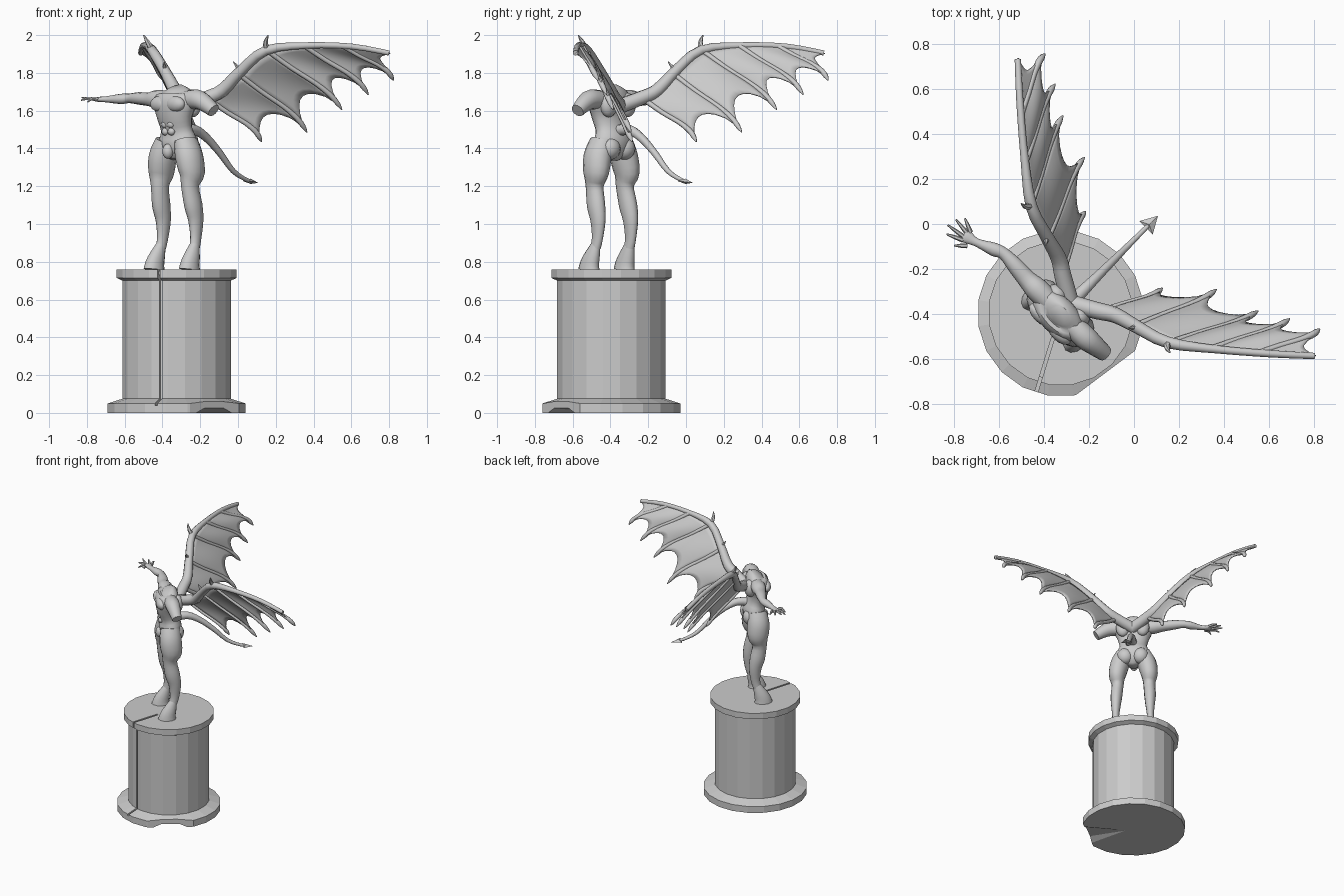
import bpy, bmesh, math
from mathutils import Vector, Matrix

if "Cube" in bpy.data.objects:
    bpy.data.objects.remove(bpy.data.objects["Cube"])

C = Vector((-0.325, -0.395, 0))
STATUE = Matrix.Translation(C) @ Matrix.Rotation(math.radians(-45), 4, 'Z')
INV = STATUE.inverted()


def finish(name, bm, matrix=Matrix(), angle=None):
    bmesh.ops.recalc_face_normals(bm, faces=bm.faces)
    me = bpy.data.meshes.new(name)
    bm.to_mesh(me)
    bm.free()
    ob = bpy.data.objects.new(name, me)
    bpy.context.collection.objects.link(ob)
    ob.matrix_world = matrix
    if angle:
        bpy.ops.object.select_all(action='DESELECT')
        ob.select_set(True)
        bpy.context.view_layer.objects.active = ob
        bpy.ops.object.shade_smooth_by_angle(angle=math.radians(angle))
    return ob


def spline(pts, steps):
    out = []
    for i in range(len(pts) - 1):
        p = [pts[max(i - 1, 0)], pts[i], pts[i + 1], pts[min(i + 2, len(pts) - 1)]]
        for k in range(steps):
            t = k / steps
            out.append([0.5 * (2 * b + (c - a) * t + (2 * a - 5 * b + 4 * c - d) * t * t
                               + (3 * b - a - 3 * c + d) * t ** 3) for a, b, c, d in zip(*p)])
    return out + [list(pts[-1])]


def tube(name, pts, n=10, hint=(0, 0, 1), steps=3):
    """Loft of ellipses; each point is x, y, z, radius (, second radius)."""
    pts = spline([tuple(p) if len(p) == 5 else (*p, p[3]) for p in pts], steps)
    bm, rings = bmesh.new(), []
    for i, p in enumerate(pts):
        t = (Vector(pts[min(i + 1, len(pts) - 1)][:3]) - Vector(pts[max(i - 1, 0)][:3])).normalized()
        side = Vector(hint).cross(t).normalized()
        up = t.cross(side)
        rings.append([bm.verts.new(Vector(p[:3]) + side * p[3] * math.cos(2 * math.pi * k / n)
                                   + up * p[4] * math.sin(2 * math.pi * k / n)) for k in range(n)])
    for a, b in zip(rings, rings[1:]):
        for k in range(n):
            bm.faces.new((a[k], a[k - 1], b[k - 1], b[k]))
    bm.faces.new(rings[0])
    bm.faces.new(rings[-1])
    return finish(name, bm, STATUE, 50)


def blob(name, loc, size):
    bm = bmesh.new()
    bmesh.ops.create_uvsphere(bm, u_segments=14, v_segments=10, radius=1,
                              matrix=Matrix.Translation(loc) @ Matrix.Diagonal((*size, 1)))
    return finish(name, bm, STATUE, 60)


# Pedestal: 20-sided turned profile
bm = bmesh.new()
prof = [(.365, 0), (.365, .05), (.287, .075), (.287, .70), (.318, .715), (.318, .76)]
rings = [[bm.verts.new((r / math.cos(math.pi / 20) * math.cos(math.radians(9 + 18 * k)),
                        r / math.cos(math.pi / 20) * math.sin(math.radians(9 + 18 * k)), z))
          for k in range(20)] for r, z in prof]
for a, b in zip(rings, rings[1:]):
    for k in range(20):
        bm.faces.new((a[k], a[k - 1], b[k - 1], b[k]))
bm.faces.new(rings[0])
bm.faces.new(rings[-1])
pedestal = finish("pedestal", bm, Matrix.Translation(C))


def cut(points, angle):
    bm = bmesh.new()
    for p in points:
        bm.verts.new(p)
    bmesh.ops.convex_hull(bm, input=bm.verts)
    ob = finish("pedestal_cutter", bm, Matrix.Translation(C) @ Matrix.Rotation(angle, 4, 'Z'))
    ob.hide_render = True
    ob.hide_set(True)
    m = pedestal.modifiers.new("cut", 'BOOLEAN')
    m.operation, m.object, m.solver = 'DIFFERENCE', ob, 'EXACT'


def box(r0, r1, w, z0, z1):
    return [(r, y, z) for r in (r0, r1) for y in (-w, w) for z in (z0, z1)]


# Crack running down the front, and the broken base corner
crack = math.atan2(-.34, -.105)
for r, z0, z1 in ((.1, .75, .8), (.297, .68, .79), (.268, .068, .73), (.275, .04, .1)):
    cut(box(r, .5, .007, z0, z1), crack)
chip = math.atan2(-.8, .6)
cut(box(.331, .6, .4, -.02, .2), chip)
cut([(.05, 0, -.001), (.45, -.17, -.001), (.45, .17, -.001), (.45, -.09, .036), (.45, .09, .036)], chip)

# Torso and muscles
tube("torso", [(0, 0, 1.34, .03, .04), (0, .005, 1.38, .095, .07), (0, .01, 1.44, .118, .08),
               (0, 0, 1.50, .098, .066), (0, -.015, 1.57, .112, .074), (0, -.012, 1.64, .14, .085),
               (0, 0, 1.69, .115, .065), (0, -.01, 1.72, .045, .042)], 20, (0, 1, 0))
blob("groin", (0, -.065, 1.385), (.03, .03, .04))
for s in (-1, 1):
    blob("pectoral", (s * .058, -.068, 1.635), (.065, .034, .042))
    blob("buttock", (s * .055, .045, 1.40), (.058, .055, .06))
    blob("shoulder_blade", (s * .07, .05, 1.63), (.05, .04, .065))
    for i in range(3):
        blob("abdominal", (s * .023, -.068 + .003 * i, 1.565 - .038 * i), (.022, .018, .02))
    # Goat-like legs with hooves
    tube("leg", [(s * x, y, z, a, b) for x, y, z, a, b in (
        (.07, 0, 1.44, .055, .07), (.098, -.005, 1.36, .068, .08), (.115, 0, 1.27, .06, .075),
        (.113, -.012, 1.2, .043, .052), (.12, .005, 1.1, .042, .054), (.122, .022, 1.02, .035, .045),
        (.124, .02, .93, .025, .034), (.126, .008, .875, .025, .03))], 14, (0, 1, 0))
    tube("hoof", [(s * .126, .01, .89, .024, .028), (s * .13, -.012, .835, .036, .046),
                  (s * .132, -.03, .79, .042, .058), (s * .132, -.035, .758, .046, .066)], 12, (0, 1, 0), 2)

# Outstretched right arm with fingers, broken left arm
tube("arm", [(-.07, 0, 1.655, .05, .05), (-.15, 0, 1.66, .052, .05), (-.21, 0, 1.66, .042, .036),
             (-.29, .006, 1.665, .036, .033), (-.365, .008, 1.665, .027, .025),
             (-.41, -.01, 1.662, .03, .027), (-.485, -.042, 1.66, .018, .016),
             (-.535, -.055, 1.66, .03, .013), (-.55, -.058, 1.66, .02, .01)], 12)
for x, y, z in ((-.545, -.122, 1.645), (-.605, -.11, 1.655), (-.63, -.078, 1.67),
                (-.622, -.035, 1.665), (-.597, -.003, 1.66)):
    k = (y + .06) * .45 - .055
    x0 = -.505 if y < -.115 else -.535
    tube("finger", [(x0, k, 1.66, .011), ((x + x0) / 2, (y + k) / 2, 1.665, .009), (x, y, z, .004)], 6)
tube("broken_arm", [(.07, 0, 1.655, .05), (.15, 0, 1.66, .053), (.205, .005, 1.64, .046),
                    (.265, .012, 1.60, .036)], 12)

# Tail with flat barbed tip
tube("tail", [(0, .03, 1.49, .034), (0, .13, 1.50, .028), (0, .226, 1.455, .022), (0, .325, 1.375, .018),
              (0, .424, 1.28, .014), (0, .52, 1.235, .011), (0, .57, 1.225, .009)], 10, (1, 0, 0))
bm = bmesh.new()
for p in ((.042, .535, 1.228), (-.042, .535, 1.228), (0, .61, 1.218), (0, .555, 1.24), (0, .555, 1.212)):
    bm.verts.new(p)
bmesh.ops.convex_hull(bm, input=bm.verts)
finish("tail_barb", bm, STATUE)

# Wings: leading arm, parallel spars, scalloped membrane (left wing placed, right mirrored)
LEAD = [(-.29, -.35, 1.62, .04), (-.16, -.385, 1.67, .038), (-.08, -.405, 1.71, .035),
        (.02, -.46, 1.815, .029), (.15, -.525, 1.92, .026), (.36, -.555, 1.945, .018),
        (.6, -.575, 1.94, .016), (.8, -.585, 1.905, .014)]
SPARS = [((-.14, -.385, 1.65), (.125, -.285, 1.435)), ((.01, -.45, 1.79), (.365, -.29, 1.485)),
         ((.16, -.525, 1.915), (.55, -.385, 1.605)), ((.35, -.55, 1.945), (.69, -.42, 1.685)),
         ((.56, -.57, 1.94), (.823, -.465, 1.76)), ((.62, -.575, 1.94), (.82, -.585, 1.90))]
CLAWS = [((.15, -.53, 1.93, .016), (.147, -.55, 1.965, .012), (.16, -.57, 2.0, .003)),
         ((.01, -.455, 1.815, .014), (-.01, -.46, 1.84, .008), (-.025, -.46, 1.86, .002))]
for s in (-1, 1):
    def loc(p):
        q = INV @ Vector(p[:3])
        return Vector((q.x * s, q.y, q.z))

    def spar_point(i, t):
        a, b = (Vector(p) for p in SPARS[i])
        bow = 0 if i == 5 else .018 * math.sin(math.pi * t ** 2)
        return a.lerp(b, t) + Vector((bow, -.4 * bow, bow))

    tube("wing_arm", [(*loc(p), p[3]) for p in LEAD], 10)
    for claw in CLAWS:
        tube("wing_claw", [(*loc(p), p[3]) for p in claw], 6, (1, 0, 0))
    for i in range(5):
        tube("wing_spar", [(*loc(spar_point(i, t)), r) for t, r in
                           ((0, .014), (.3, .013), (.6, .013), (.8, .015), (.92, .013), (1, .003))], 8)
    bm = bmesh.new()
    for i in range(5):
        grid = []
        for j in range(9):
            u = j / 8
            hump = 4 * u * (1 - u)
            end = .93 - .27 * hump ** .8
            row = []
            for k in range(9):
                t = end * k / 8
                p = spar_point(i, t).lerp(spar_point(i + 1, t), u)
                p += Vector((-.1, .7, .7)) * .022 * hump * math.sin(math.pi * min(t, .9)) * (i < 4)
                row.append(bm.verts.new(loc(p)))
            grid.append(row)
        for a, b in zip(grid, grid[1:]):
            for k in range(8):
                bm.faces.new((a[k], b[k], b[k + 1], a[k + 1]))
    web = finish("wing_membrane", bm, STATUE, 60)
    m = web.modifiers.new("thickness", 'SOLIDIFY')
    m.thickness, m.offset = .008, 0
